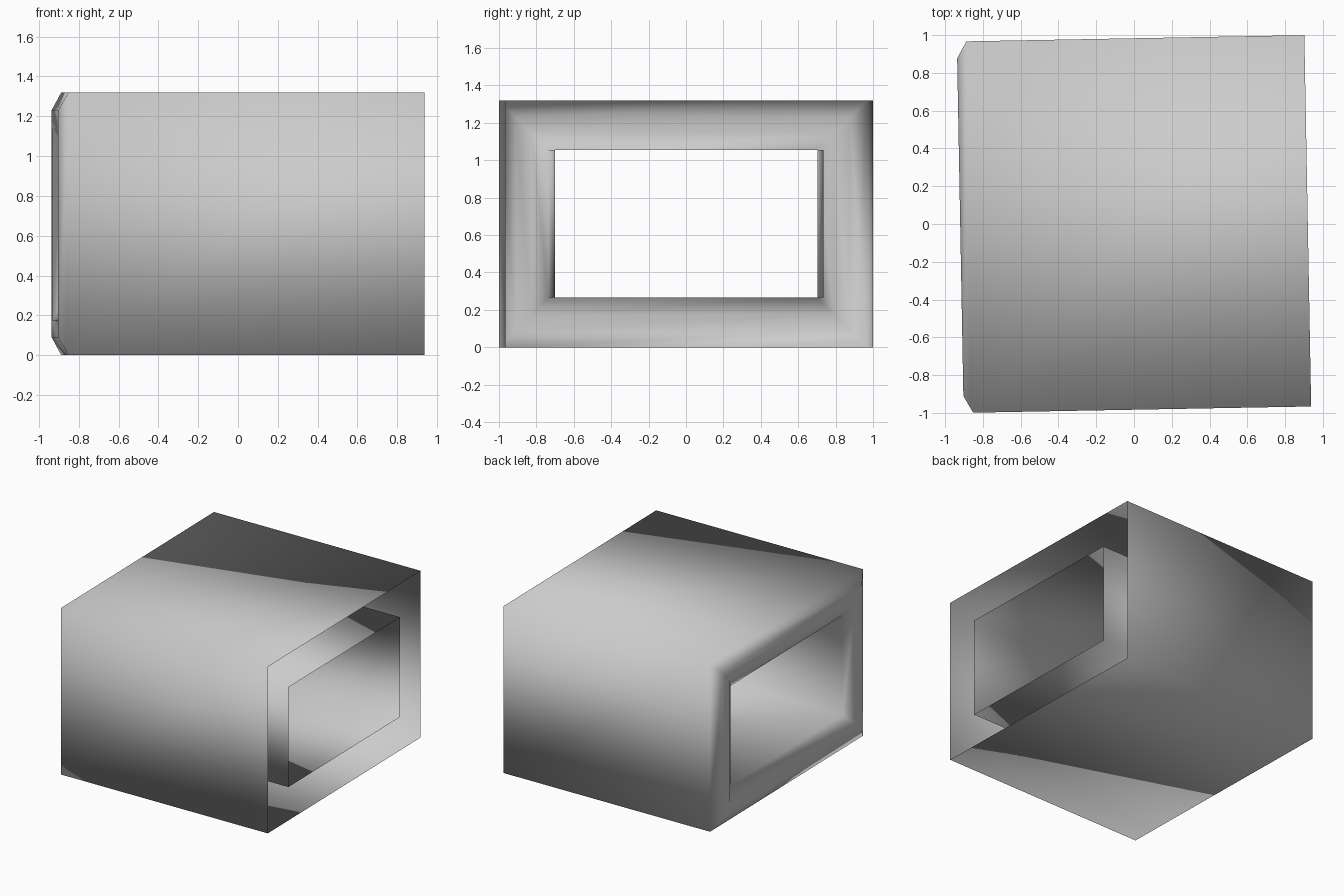
import bpy
import bmesh
import math

if "Cube" in bpy.data.objects:
    bpy.data.objects.remove(bpy.data.objects["Cube"], do_unlink=True)

HALF_X, HALF_Y, HEIGHT = 0.92, 0.983, 1.32
WALL, BEVEL, DEPTH = 0.265, 0.09, 0.05

# Plain grey
grey = bpy.data.materials.new("plain_grey")
grey.use_nodes = True
colour = (0.6, 0.6, 0.6, 1.0)
grey.diffuse_color = colour
grey.node_tree.nodes["Principled BSDF"].inputs["Base Color"].default_value = colour


def rectangle(bm, x, inset):
    """Four corner vertices of an upright rectangle, inset from the outer shell."""
    y, z = HALF_Y - inset, HEIGHT / 2 - inset
    corners = [(-y, -z), (y, -z), (y, z), (-y, z)]
    return [bm.verts.new((x, a, b + HEIGHT / 2)) for a, b in corners]


# Double-walled sleeve: open at +x, closed by a bevelled rim at -x
sections = [
    (HALF_X, 0),
    (DEPTH - HALF_X, 0),
    (-HALF_X, BEVEL),
    (-HALF_X, WALL - BEVEL),
    (DEPTH - HALF_X, WALL),
    (HALF_X, WALL),
]
bm = bmesh.new()
loops = [rectangle(bm, x, inset) for x, inset in sections]
for a, b in zip(loops, loops[1:]):
    for i in range(4):
        j = (i + 1) % 4
        bm.faces.new((a[i], b[i], b[j], a[j])).smooth = True

# Make the outer shell face outwards
bm.normal_update()
floor = min(bm.faces, key=lambda f: f.calc_center_median().z)
if floor.normal.z > 0:
    bmesh.ops.reverse_faces(bm, faces=bm.faces[:])

mesh = bpy.data.meshes.new("sleeve")
bm.to_mesh(mesh)
bm.free()
mesh.materials.append(grey)
sleeve = bpy.data.objects.new("sleeve", mesh)
sleeve.rotation_euler.z = math.radians(1.05)
bpy.context.collection.objects.link(sleeve)
